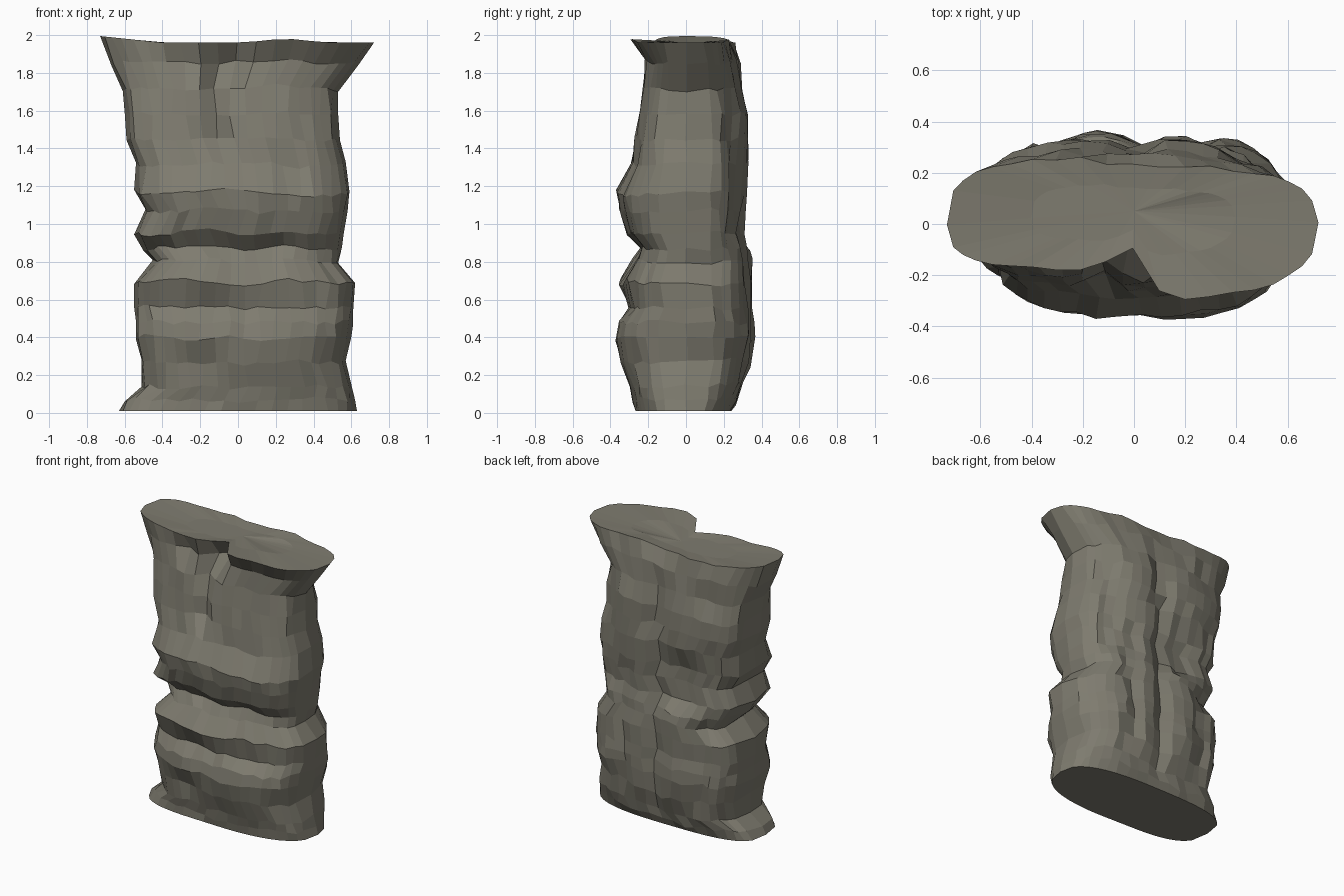
import bpy, bmesh, math, random
from mathutils import Vector, noise

random.seed(4)
COLS = 20  # faces across the front, and again across the back

# z, left x, right x, front y (left half), front y (right half), back y
RINGS = [
    (0.01, -0.63, 0.63, -0.26, -0.27, 0.24),
    (0.07, -0.60, 0.62, -0.26, -0.28, 0.27),
    (0.14, -0.51, 0.60, -0.28, -0.30, 0.30),
    (0.27, -0.51, 0.57, -0.33, -0.34, 0.34),
    (0.40, -0.54, 0.60, -0.37, -0.37, 0.36),
    (0.48, -0.54, 0.61, -0.35, -0.35, 0.36),
    (0.56, -0.55, 0.61, -0.29, -0.30, 0.35),
    (0.69, -0.55, 0.62, -0.35, -0.33, 0.35),
    (0.80, -0.45, 0.53, -0.28, -0.26, 0.34),
    (0.87, -0.50, 0.55, -0.23, -0.23, 0.33),
    (0.95, -0.55, 0.56, -0.31, -0.31, 0.31),
    (1.07, -0.49, 0.58, -0.36, -0.34, 0.31),
    (1.17, -0.55, 0.59, -0.36, -0.35, 0.31),
    (1.32, -0.54, 0.57, -0.28, -0.29, 0.33),
    (1.45, -0.59, 0.54, -0.25, -0.28, 0.33),
    (1.58, -0.60, 0.53, -0.23, -0.26, 0.32),
    (1.71, -0.61, 0.53, -0.20, -0.23, 0.29),
    (1.85, -0.67, 0.64, -0.17, -0.22, 0.26),
    (1.97, -0.73, 0.72, -0.18, -0.29, 0.23),
]

# side (-1 front, 1 back), x, z from, z to, half width, depth
GROOVES = [
    (-1, -0.12, 1.40, 1.90, 0.06, 0.07),
    (-1, -0.03, 1.82, 2.10, 0.07, 0.16),
    (-1, -0.30, 1.72, 1.92, 0.06, 0.04),
    (-1, -0.20, 0.24, 0.36, 0.07, 0.04),
    (1, 0.02, 0.10, 1.80, 0.06, 0.05),
    (1, 0.28, 0.20, 1.15, 0.05, 0.04),
    (1, -0.32, 0.15, 0.80, 0.05, 0.04),
    (1, 0.42, 0.90, 1.70, 0.05, 0.03),
    (1, -0.16, 0.95, 1.18, 0.12, 0.05),
]


def top_z(x):
    return 1.96 + 0.035 * max(0, -x - 0.4) / 0.33 + 0.02 * math.exp(-((x - 0.25) / 0.15) ** 2)


def point(row, u, side):
    z, xl, xr, fl, fr, by = row
    x = (xl + xr) / 2 + u * (xr - xl) / 2
    n = 3.3 if u < 0 else 2.7
    if side < 0:
        t = min(1, max(0, (x + 0.15) / 0.3))
        depth = -(fl + (fr - fl) * t)
    else:
        depth = by
        if z > 1.8 and x < -0.2:
            depth += 0.03
    round_off = max(0, 1 - abs(u) ** n) ** (1 / n)
    for s, gx, z0, z1, w, d in GROOVES:
        if s == side and z0 <= z <= z1:
            depth -= d * math.exp(-((x - gx) / w) ** 2)
    y = side * depth * round_off
    if row is RINGS[-1]:
        y += random.uniform(-0.008, 0.008)
        z = top_z(x)
    # Rough chipped stone
    elif row is not RINGS[0]:
        wobble = noise.noise(Vector((x * 5, y * 5 + 7, z * 4)))
        y += side * 0.025 * wobble * round_off + random.uniform(-0.008, 0.008)
        if abs(u) < 1:
            x += random.uniform(-0.012, 0.012)
        z += 0.04 * noise.noise(Vector((x * 3 + 3, side * 2, z * 2))) * round_off
        z += random.uniform(-0.012, 0.012)
    return Vector((x, y, z))


bm = bmesh.new()
# Columns bunch only slightly at the ends, so the outline stays angular
us = []
for i in range(COLS + 1):
    v = 2 * i / COLS - 1
    us.append(0.25 * v + 0.75 * math.sin(math.pi / 2 * v))
loop = [(u, -1) for u in us] + [(u, 1) for u in reversed(us[1:-1])]
rings = [[bm.verts.new(point(row, u, s)) for u, s in loop] for row in RINGS]

# Sloping uneven top, one extra ring in from the rim
inner = []
for v in rings[-1]:
    x, y = v.co.x * 0.55, 0.05 + (v.co.y - 0.05) * 0.5
    inner.append(bm.verts.new((x, y, top_z(x) - 0.01)))
rings.append(inner)

count = len(loop)
for a, b in zip(rings, rings[1:]):
    for i in range(count):
        j = (i + 1) % count
        bm.faces.new((a[i], a[j], b[j], b[i]))
hub = bm.verts.new((0, 0.05, 1.95))
for i in range(count):
    bm.faces.new((inner[i], inner[(i + 1) % count], hub))

# Flat underside
bm.faces.new(list(reversed(rings[0])))
bmesh.ops.recalc_face_normals(bm, faces=bm.faces[:])

mesh = bpy.data.meshes.new("rock_pillar")
bm.to_mesh(mesh)
bm.free()
rock = bpy.data.objects.new("rock_pillar", mesh)
bpy.context.collection.objects.link(rock)

# Weathered grey-brown stone
stone = bpy.data.materials.new("stone")
stone.diffuse_color = (0.21, 0.2, 0.16, 1)
mesh.materials.append(stone)
